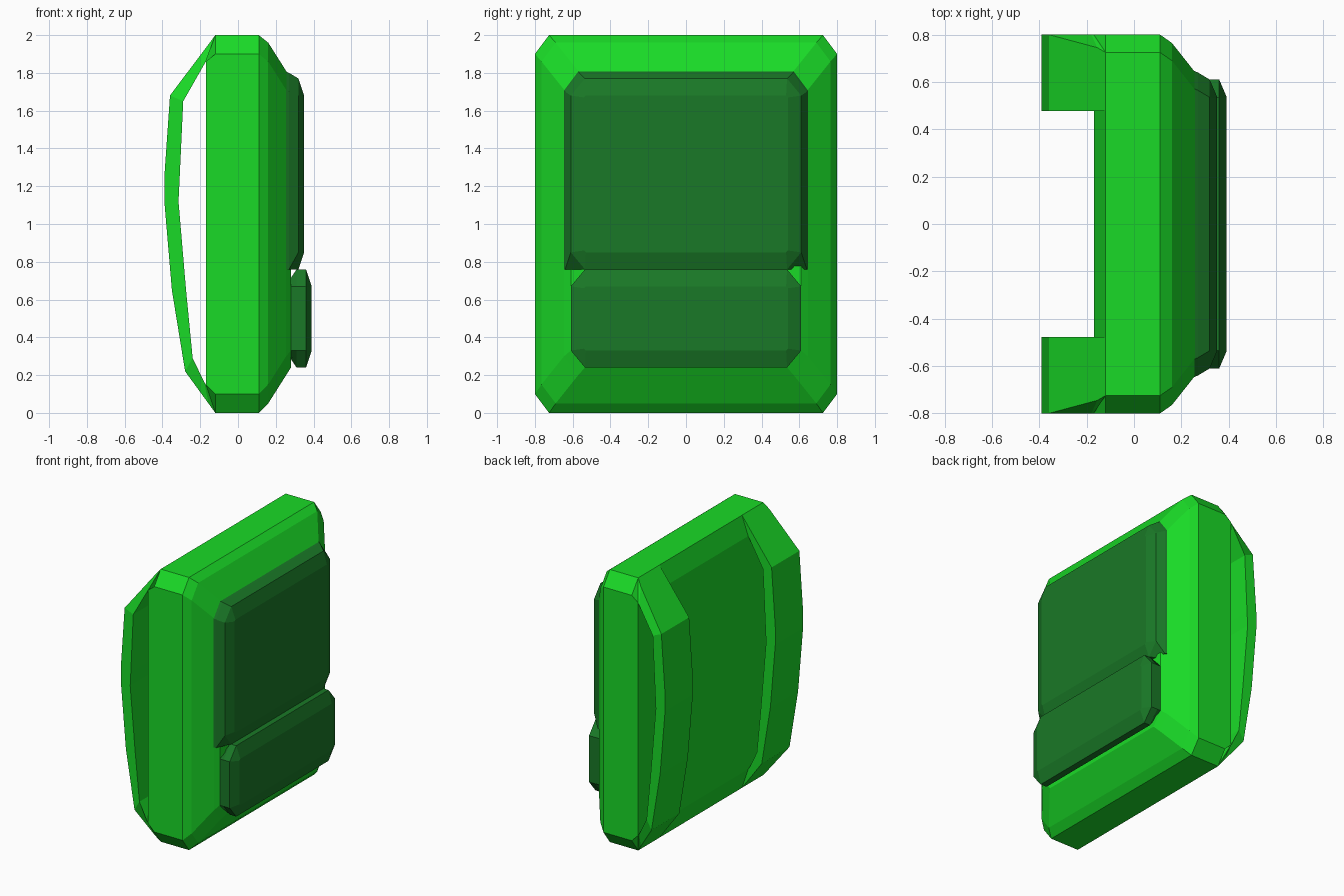
import bpy, bmesh

if "Cube" in bpy.data.objects:
    bpy.data.objects.remove(bpy.data.objects["Cube"])


def material(name, rgb):
    m = bpy.data.materials.new(name)
    m.diffuse_color = (*rgb, 1)
    m.use_nodes = True
    m.node_tree.nodes["Principled BSDF"].inputs["Base Color"].default_value = m.diffuse_color
    return m


BODY = material("body_green", (0.01, 0.70, 0.02))
POCKET = material("pocket_green", (0.01, 0.19, 0.02))


def ring(x, y, z0, z1, cut0=0.09, cut1=0.09, cy=0.075):
    """Rectangle in the yz plane with cut corners (cut0 low, cut1 high)."""
    return [(x, y - cy, z0), (x, y, z0 + cut0), (x, y, z1 - cut1), (x, y - cy, z1),
            (x, cy - y, z1), (x, -y, z1 - cut1), (x, -y, z0 + cut0), (x, cy - y, z0)]


def loft(name, rings, mat):
    bm = bmesh.new()
    rows = [[bm.verts.new(p) for p in r] for r in rings]
    n = len(rows[0])
    for a, b in zip(rows, rows[1:]):
        for i in range(n):
            j = (i + 1) % n
            bm.faces.new((a[i], a[j], b[j], b[i]))
    bm.faces.new(rows[0])
    bm.faces.new(rows[-1])
    bmesh.ops.recalc_face_normals(bm, faces=bm.faces)
    mesh = bpy.data.meshes.new(name)
    bm.to_mesh(mesh)
    bm.free()
    mesh.materials.append(mat)
    ob = bpy.data.objects.new(name, mesh)
    bpy.context.collection.objects.link(ob)
    return ob


# main bag body, from back panel to front bevel
loft("bag_body", [
    ring(-0.17, 0.80, 0.15, 1.86, 0, 0),
    ring(-0.12, 0.80, 0.00, 2.00, 0.1, 0.1),
    ring(0.11, 0.80, 0.00, 2.00, 0.1, 0.1),
    ring(0.16, 0.765, 0.05, 1.96, 0.1, 0.1),
    ring(0.255, 0.645, 0.20, 1.81, 0.1, 0.1),
    ring(0.28, 0.61, 0.24, 1.77),
], BODY)

# large upper front panel
loft("upper_panel", [
    ring(0.25, 0.648, 0.76, 1.81, 0, 0.1),
    ring(0.27, 0.64, 0.76, 1.80, 0, 0.1),
    ring(0.32, 0.61, 0.76, 1.77),
    ring(0.35, 0.54, 0.85, 1.68, 0.01, 0.01, 0.01),
], POCKET)

# lower front pocket
loft("lower_pocket", [
    ring(0.27, 0.61, 0.30, 0.70, 0.03, 0.03),
    ring(0.31, 0.61, 0.24, 0.76),
    ring(0.36, 0.61, 0.24, 0.76),
    ring(0.39, 0.54, 0.33, 0.67, 0.01, 0.01, 0.01),
], POCKET)

# shoulder straps: (outer x, outer z, inner x, inner z, outer edge y)
PATH = [(-0.12, 2.00, -0.17, 1.86, 0.725), (-0.155, 1.953, -0.18, 1.843, 0.745),
        (-0.36, 1.68, -0.29, 1.65, 0.80),
        (-0.39, 1.25, -0.31, 1.22, 0.80), (-0.39, 1.12, -0.315, 1.12, 0.80),
        (-0.35, 0.65, -0.275, 0.65, 0.80), (-0.28, 0.22, -0.24, 0.29, 0.80),
        (-0.155, 0.048, -0.18, 0.165, 0.745), (-0.12, 0.00, -0.17, 0.15, 0.725)]
for side, name in ((1, "strap_left"), (-1, "strap_right")):
    loft(name, [[(ox, side * y, oz), (ox, side * 0.478, oz),
                 (ix, side * 0.478, iz), (ix, side * 0.80, iz)]
                for ox, oz, ix, iz, y in PATH], BODY)
